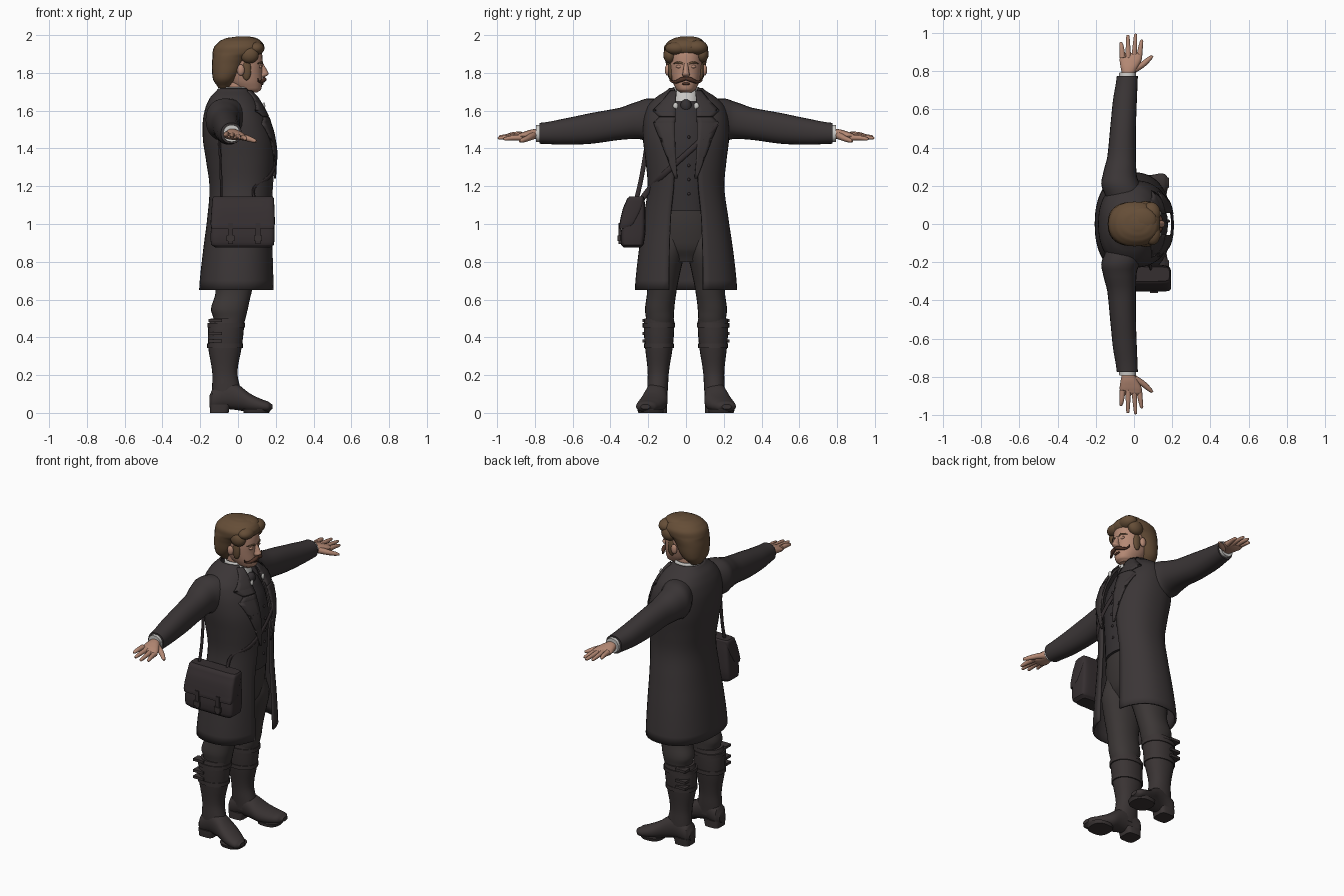
import bpy
import bmesh
from math import sin, cos, pi, asin, copysign
from mathutils import Vector, Matrix

cube = bpy.data.objects.get("Cube")
if cube:
    bpy.data.objects.remove(cube, do_unlink=True)

made = []


def material(name, *rgb):
    mat = bpy.data.materials.new(name)
    mat.use_nodes = True
    mat.diffuse_color = (*rgb, 1)
    bsdf = mat.node_tree.nodes["Principled BSDF"]
    bsdf.inputs["Base Color"].default_value = (*rgb, 1)
    bsdf.inputs["Roughness"].default_value = 0.8
    return mat


COAT = material("coat charcoal", .043, .036, .037)
VEST = material("vest charcoal", .036, .031, .033)
TROUSERS = material("trouser grey", .045, .038, .037)
BOOT = material("boot leather", .042, .034, .034)
BAG = material("bag leather", .036, .028, .03)
SKIN = material("skin", .46, .25, .175)
HAIR = material("hair brown", .13, .075, .038)
LINEN = material("white linen", .6, .59, .57)
BEARD = material("moustache brown", .075, .032, .02)


def finish(name, bm, mat, thick=0):
    """Turn a bmesh into a named object, with optional thickness."""
    bmesh.ops.recalc_face_normals(bm, faces=bm.faces)
    mesh = bpy.data.meshes.new(name)
    bm.to_mesh(mesh)
    bm.free()
    mesh.materials.append(mat)
    obj = bpy.data.objects.new(name, mesh)
    bpy.context.collection.objects.link(obj)
    if thick:
        mod = obj.modifiers.new("Thickness", 'SOLIDIFY')
        mod.thickness = thick
        mod.offset = 0
    made.append(obj)
    return obj


def resample(rows, steps=4):
    """Smooth curve through rows of numbers."""
    out = []
    for i in range(len(rows) - 1):
        quad = (rows[max(i - 1, 0)], rows[i], rows[i + 1], rows[min(i + 2, len(rows) - 1)])
        for k in range(steps):
            t = k / steps
            out.append([b + t * ((c - a) + t * ((2*a - 5*b + 4*c - d) + t * (3*b - a - 3*c + d))) / 2
                        if j else b + t * (c - b) for j, (a, b, c, d) in enumerate(zip(*quad))])
    return out + [list(rows[-1])]


def bridge(bm, rings, closed):
    for a, b in zip(rings, rings[1:]):
        n = len(a)
        for i in range(n if closed else n - 1):
            j = (i + 1) % n
            bm.faces.new((a[i], a[j], b[j], b[i]))


def loft(name, rows, mat, axis="z", p=2.2, n=24, side=1, caps=True, thick=0):
    """Skin rounded sections; rows are position, then low and high of both other axes."""
    rows = [r if len(r) == 5 else (*r[:3], -r[3], r[3]) for r in rows]
    bm = bmesh.new()
    rings = []
    for t, a0, a1, b0, b1 in resample(rows):
        ring = []
        for i in range(n):
            c, s = cos(2 * pi * i / n), sin(2 * pi * i / n)
            a = (a0 + a1) / 2 + (a1 - a0) / 2 * copysign(abs(c) ** (2 / p), c)
            b = (b0 + b1) / 2 + (b1 - b0) / 2 * copysign(abs(s) ** (2 / p), s)
            x, y, z = {"z": (a, b, t), "y": (a, t, b), "x": (t, a, b)}[axis]
            ring.append(bm.verts.new((x, y * side, z)))
        rings.append(ring)
    bridge(bm, rings, True)
    if caps:
        bm.faces.new(rings[0])
        bm.faces.new(rings[-1])
    return finish(name, bm, mat, thick)


def ball(name, loc, size, mat):
    bm = bmesh.new()
    bmesh.ops.create_uvsphere(bm, u_segments=16, v_segments=10, radius=1,
                              matrix=Matrix.Translation(loc) @ Matrix.Diagonal((*size, 1)))
    return finish(name, bm, mat)


def box(name, loc, size, mat):
    bm = bmesh.new()
    bmesh.ops.create_cube(bm, size=1, matrix=Matrix.Translation(loc) @ Matrix.Diagonal((*size, 1)))
    return finish(name, bm, mat)


def tube(name, path, mat, flat=1):
    """Tapered tube along (x, y, z, radius) points."""
    pts = [Vector(q[1:]) for q in resample([(0, *q) for q in path])]
    bm = bmesh.new()
    rings = []
    for i, q in enumerate(pts):
        way = (pts[min(i + 1, len(pts) - 1)] - pts[max(i - 1, 0)]).to_3d().normalized()
        u = way.cross(Vector((1, 0, 0)) if abs(way.x) < .9 else Vector((0, 0, 1))).normalized()
        v = way.cross(u)
        rings.append([bm.verts.new(q.to_3d() + q[3] * (u * cos(pi * k / 5) + v * flat * sin(pi * k / 5)))
                      for k in range(10)])
    bridge(bm, rings, True)
    bm.faces.new(rings[0])
    bm.faces.new(rings[-1])
    return finish(name, bm, mat)


# Long coat, open down the front: height, back, front, half width, half gap
coat_rows = resample([(.65, -.2, .19, .265, .09), (.85, -.18, .185, .245, .088), (1.05, -.155, .18, .216, .08),
                      (1.2, -.145, .185, .197, .065), (1.35, -.165, .194, .21, .06), (1.45, -.18, .188, .222, .06),
                      (1.55, -.18, .16, .22, .06), (1.62, -.165, .125, .2, .06), (1.67, -.14, .095, .15, .06),
                      (1.715, -.1, .06, .085, .06)])
P = 2.3


def coat_front(y, z):
    """Depth of the coat front at a given place."""
    for lo, hi in zip(coat_rows, coat_rows[1:]):
        if z <= hi[0]:
            break
    t = (z - lo[0]) / (hi[0] - lo[0])
    _, x0, x1, w, _ = [a + t * (b - a) for a, b in zip(lo, hi)]
    return (x0 + x1) / 2 + (x1 - x0) / 2 * max(0, 1 - min(1, abs(y) / w) ** P) ** (1 / P)


bm = bmesh.new()
rings = []
for z, x0, x1, w, gap in coat_rows:
    start = asin((gap / w) ** (P / 2))
    ring = []
    for i in range(41):
        a = start + (2 * pi - 2 * start) * i / 40
        ring.append(bm.verts.new(((x0 + x1) / 2 + (x1 - x0) / 2 * copysign(abs(cos(a)) ** (2 / P), cos(a)),
                                  w * copysign(abs(sin(a)) ** (2 / P), sin(a)), z)))
    rings.append(ring)
bridge(bm, rings, False)
finish("long_coat", bm, COAT, .012)


def front_strip(name, rows, mat, side, lift):
    """Cloth strip lying on the coat front: height, inner and outer edge."""
    bm = bmesh.new()
    rings = []
    for lo, hi in zip(rows, rows[1:]):
        for k in range(5):
            z, a, b = [u + (v - u) * k / 4 for u, v in zip(lo, hi)]
            ys = [a + (b - a) * j / 4 for j in range(5)]
            rings.append([bm.verts.new((coat_front(y, z) + lift, y * side, z)) for y in ys])
    bridge(bm, rings, False)
    return finish(name, bm, mat, .008)


# Waistcoat with buttons
loft("waistcoat", [(1.07, -.1, .165, .14), (1.2, -.1, .172, .14), (1.4, -.12, .178, .15),
                   (1.52, -.12, .155, .14), (1.6, -.1, .118, .11), (1.65, -.07, .085, .07)], VEST)
for k in range(5):
    z = 1.16 + k * .075
    ball("waistcoat_button", (coat_front(0, z) - .012, .015, z), (.006, .008, .008), BAG)

# Linen collar, neck and coat collar
loft("neck", [(1.58, -.06, .055, .055), (1.75, -.06, .06, .055)], SKIN)
loft("shirt_collar", [(1.62, -.07, .085, .072), (1.67, -.075, .072, .07), (1.725, -.075, .055, .066)],
     LINEN, caps=False, thick=.008)
ball("cravat_knot", (.092, 0, 1.625), (.025, .03, .035), VEST)

# Head
loft("head", [(1.695, .03, .1, .03), (1.71, -.01, .122, .05), (1.75, -.05, .128, .07), (1.8, -.08, .128, .083),
              (1.86, -.09, .131, .088), (1.92, -.09, .122, .085), (1.96, -.06, .08, .06)], SKIN)
loft("nose", [(1.775, .11, .137, .014), (1.79, .11, .16, .02), (1.805, .11, .158, .016),
              (1.85, .11, .135, .011)], SKIN, n=12)
loft("hair", [(1.72, -.105, -.04, .045), (1.76, -.13, -.01, .085), (1.8, -.137, .02, .1), (1.85, -.138, .045, .107),
              (1.885, -.135, .075, .113), (1.905, -.135, .125, .116), (1.94, -.125, .137, .115),
              (1.97, -.095, .12, .09), (1.985, -.06, .09, .06), (1.992, -.01, .05, .03)], HAIR)
for x, y, z, sx, sy, sz in ((.09, .055, 1.935, .05, .06, .04), (.095, -.05, 1.93, .045, .06, .035),
                            (.06, .085, 1.9, .05, .035, .045), (.06, -.085, 1.895, .05, .035, .045),
                            (.04, .02, 1.965, .08, .07, .028), (-.07, 0, 1.82, .06, .09, .1)):
    ball("hair_lock", (x, y, z), (sx, sy, sz), HAIR)
ball("lower_lip", (.127, 0, 1.742), (.008, .022, .007), BEARD)

# Satchel hung at one hip, with flap and buckled straps
loft("satchel_body", [(.875, -.12, .17, -.33, -.24), (.89, -.142, .19, -.343, -.225), (.95, -.145, .193, -.345, -.215),
                      (1.08, -.135, .188, -.325, -.215), (1.135, -.13, .185, -.305, -.22)], BAG, p=7, n=40)
loft("satchel_flap", [(.975, -.14, .19, -.354, -.3), (1.0, -.145, .195, -.352, -.27), (1.08, -.14, .193, -.335, -.23),
                      (1.135, -.136, .19, -.312, -.22), (1.145, -.13, .185, -.3, -.225)], BAG, p=7, n=40)
for x in (-.04, .105):
    box("satchel_strap", (x, -.35, .95), (.026, .014, .11), BAG)
    box("satchel_buckle", (x, -.355, .925), (.042, .014, .03), BOOT)
chest = [(-.235, 1.13), (-.19, 1.19), (-.13, 1.25), (-.05, 1.325), (.05, 1.415), (.12, 1.48), (.16, 1.53)]
tube("front_shoulder_strap", [(coat_front(y, z) + .008 if y > -.2 else .09, y, z, .015) for y, z in chest],
     BAG, .5)
tube("back_shoulder_strap", [(-.09, -.265, 1.12, .012), (-.09, -.235, 1.25, .012), (-.1, -.2, 1.46, .012)], BAG, .6)

# Hips
loft("trouser_seat", [(.8, -.09, .08, .09), (.87, -.12, .12, .17), (1.0, -.12, .145, .17), (1.12, -.1, .15, .15)],
     TROUSERS)

for side, label in ((1, "left_"), (-1, "right_")):
    # Coat lapels and collar points
    front_strip(label + "lapel", [(1.24, .045, .058), (1.35, .055, .1), (1.45, .058, .138), (1.535, .058, .172),
                                  (1.565, .056, .14)], COAT, side, .012)
    front_strip(label + "collar", [(1.568, .056, .142), (1.6, .056, .175), (1.65, .055, .125), (1.705, .05, .08)],
                COAT, side, .014)
    ball(label + "collar_tip", (coat_front(.055, 1.625) + .018, .055 * side, 1.625), (.008, .014, .018), LINEN)

    # Sleeve, cuff and hand
    loft(label + "sleeve", [(.12, -.14, .06, 1.47, 1.66), (.2, -.17, .035, 1.44, 1.665), (.25, -.165, .015, 1.45, 1.65),
                            (.35, -.14, .01, 1.445, 1.615), (.5, -.125, .01, 1.425, 1.588),
                            (.65, -.11, .015, 1.42, 1.557), (.775, -.09, .02, 1.425, 1.535)], COAT, "y", side=side)
    loft(label + "cuff", [(.75, -.08, .01, 1.432, 1.528), (.793, -.077, .01, 1.435, 1.524)], LINEN, "y", side=side)
    loft(label + "palm", [(.78, -.062, .0, 1.452, 1.505), (.82, -.07, .02, 1.448, 1.5), (.86, -.075, .04, 1.445, 1.488),
                          (.885, -.07, .04, 1.45, 1.478), (.895, -.06, .03, 1.455, 1.47)], SKIN, "y", side=side, n=16)
    for x0, x1, tip in ((-.06, -.068, .945), (-.03, -.032, .98), (.0, .008, .985), (.027, .04, .957)):
        z = 1.463 - x0 * .2
        tube(label + "finger", [(x0, .87 * side, z, .016), ((x0 + x1) / 2, .92 * side, z - .002, .013),
                                (x1, tip * side, z - .007, .009), (x1, (tip + .008) * side, z - .008, .004)], SKIN)
    tube(label + "thumb", [(.0, .81 * side, 1.468, .02), (.045, .835 * side, 1.455, .016),
                           (.08, .865 * side, 1.443, .012), (.097, .88 * side, 1.438, .006)], SKIN)

    # Whisker, brow, eyelid and sideburn
    tube(label + "moustache", [(.138, 0, 1.77, .009), (.138, .025 * side, 1.764, .012), (.122, .055 * side, 1.752, .008),
                               (.108, .08 * side, 1.757, .005), (.105, .086 * side, 1.772, .003)], BEARD)
    tube(label + "brow", [(.13, .018 * side, 1.85, .005), (.127, .04 * side, 1.856, .005),
                          (.105, .065 * side, 1.85, .003)], HAIR, .7)
    ball(label + "eyelid", (.117, .036 * side, 1.833), (.01, .017, .009), SKIN)
    ball(label + "sideburn", (.045, .08 * side, 1.815), (.025, .014, .055), HAIR)
    ball(label + "ear", (.015, .098 * side, 1.815), (.02, .014, .03), SKIN)

    # Trouser leg
    loft(label + "trouser_leg", [(.95, -.12, .12, .005, .17), (.85, -.13, .13, .008, .2), (.72, -.125, .095, .035, .207),
                                 (.63, -.12, .07, .052, .207), (.55, -.143, .052, .062, .217),
                                 (.5, -.13, .04, .065, .212), (.45, -.13, .025, .07, .21)], TROUSERS, side=side)
    # Tall boot
    loft(label + "boot_shaft", [(.5, -.145, .035, .063, .22), (.46, -.157, .032, .062, .224), (.35, -.158, .02, .07, .217),
                                (.22, -.137, -.003, .09, .203), (.14, -.137, .01, .095, .205),
                                (.07, -.14, .03, .1, .205)], BOOT, side=side)
    for z, x0, x1, y0, y1 in ((.465, -.162, .038, .057, .229), (.355, -.164, .026, .064, .222)):
        loft(label + "boot_band", [(z - .012, x0, x1, y0, y1), (z + .012, x0, x1, y0, y1)], BOOT, side=side)
    for z in (.38, .42, .49):
        box(label + "boot_buckle", (-.12, .205 * side, z), (.07, .05, .016), BOOT)
    loft(label + "boot_foot", [(-.152, .12, .18, .03, .09), (-.135, .1, .2, .012, .13), (-.06, .1, .208, .02, .17),
                               (.0, .098, .222, .014, .15), (.06, .1, .245, .004, .105), (.12, .13, .262, .003, .075),
                               (.16, .16, .262, .006, .06), (.182, .19, .24, .02, .045)], BOOT, "x", side=side)
    loft(label + "boot_heel", [(0, -.148, -.05, .1, .2), (.045, -.15, -.04, .1, .203)], BOOT, p=4, side=side)
    loft(label + "boot_sole", [(0, .03, .165, .12, .252), (.02, .025, .175, .118, .258)], BOOT, p=2.6, side=side)

# Smooth shading with crisp edges
bpy.ops.object.select_all(action='DESELECT')
for obj in made:
    obj.select_set(True)
bpy.context.view_layer.objects.active = made[0]
bpy.ops.object.shade_smooth_by_angle(angle=.7)
